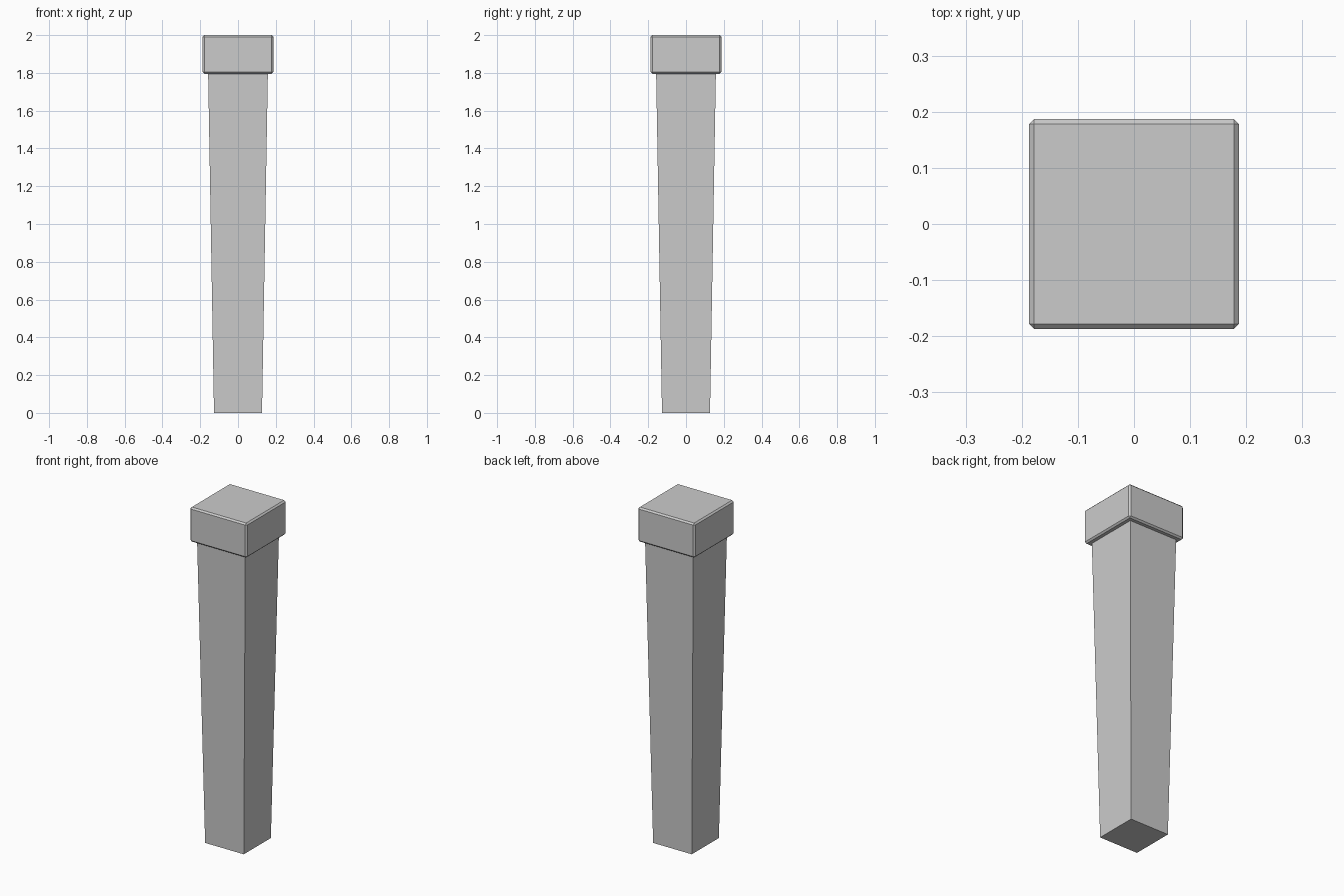
import bpy, bmesh
from math import pi, sqrt
from mathutils import Matrix

if "Cube" in bpy.data.objects:
    bpy.data.objects.remove(bpy.data.objects["Cube"])

BOTTOM, TOP, JOIN = 0.127, 0.158, 1.795


def mesh_object(name, bm):
    bmesh.ops.recalc_face_normals(bm, faces=bm.faces[:])
    mesh = bpy.data.meshes.new(name)
    bm.to_mesh(mesh)
    bm.free()
    obj = bpy.data.objects.new(name, mesh)
    bpy.context.collection.objects.link(obj)
    return obj


def box(half, z0, z1):
    bm = bmesh.new()
    bmesh.ops.create_cube(bm, size=2)
    for v in bm.verts:
        v.co = (v.co.x * half, v.co.y * half, z1 if v.co.z > 0 else z0)
    return bm


# Tapered square post
bm = box(BOTTOM, 0, JOIN)
for v in bm.verts:
    if v.co.z > 1:
        v.co.x *= TOP / BOTTOM
        v.co.y *= TOP / BOTTOM
post = mesh_object("post", bm)


# V-shaped chips cut out of two opposite corners
def chip(name, angle, z, depth, half_height):
    reach = (BOTTOM + (TOP - BOTTOM) * z / JOIN) * sqrt(2) + depth
    bm = bmesh.new()
    bmesh.ops.create_cone(bm, cap_ends=True, segments=4, radius1=1, radius2=1, depth=0.3)
    bm.transform(Matrix.Rotation(angle, 4, 'Z')
                 @ Matrix.Translation((reach, 0, z))
                 @ Matrix.Diagonal((2 * depth, 1, 2 * half_height, 1))
                 @ Matrix.Rotation(pi / 2, 4, 'X'))
    cutter = mesh_object(name, bm)
    cutter.hide_render = True
    cutter.hide_viewport = True
    cutter.display_type = 'WIRE'
    mod = post.modifiers.new(name, 'BOOLEAN')
    mod.operation = 'DIFFERENCE'
    mod.solver = 'EXACT'
    mod.object = cutter


chip("front_chip_cutter", -pi / 4, 0.385, 0.015, 0.045)
chip("back_chip_cutter", 3 * pi / 4, 0.45, 0.024, 0.05)

# Square cap with chamfered edges
cap = mesh_object("cap", box(0.187, JOIN, 2.0))
bevel = cap.modifiers.new("chamfer", 'BEVEL')
bevel.width = 0.009
bevel.segments = 1
